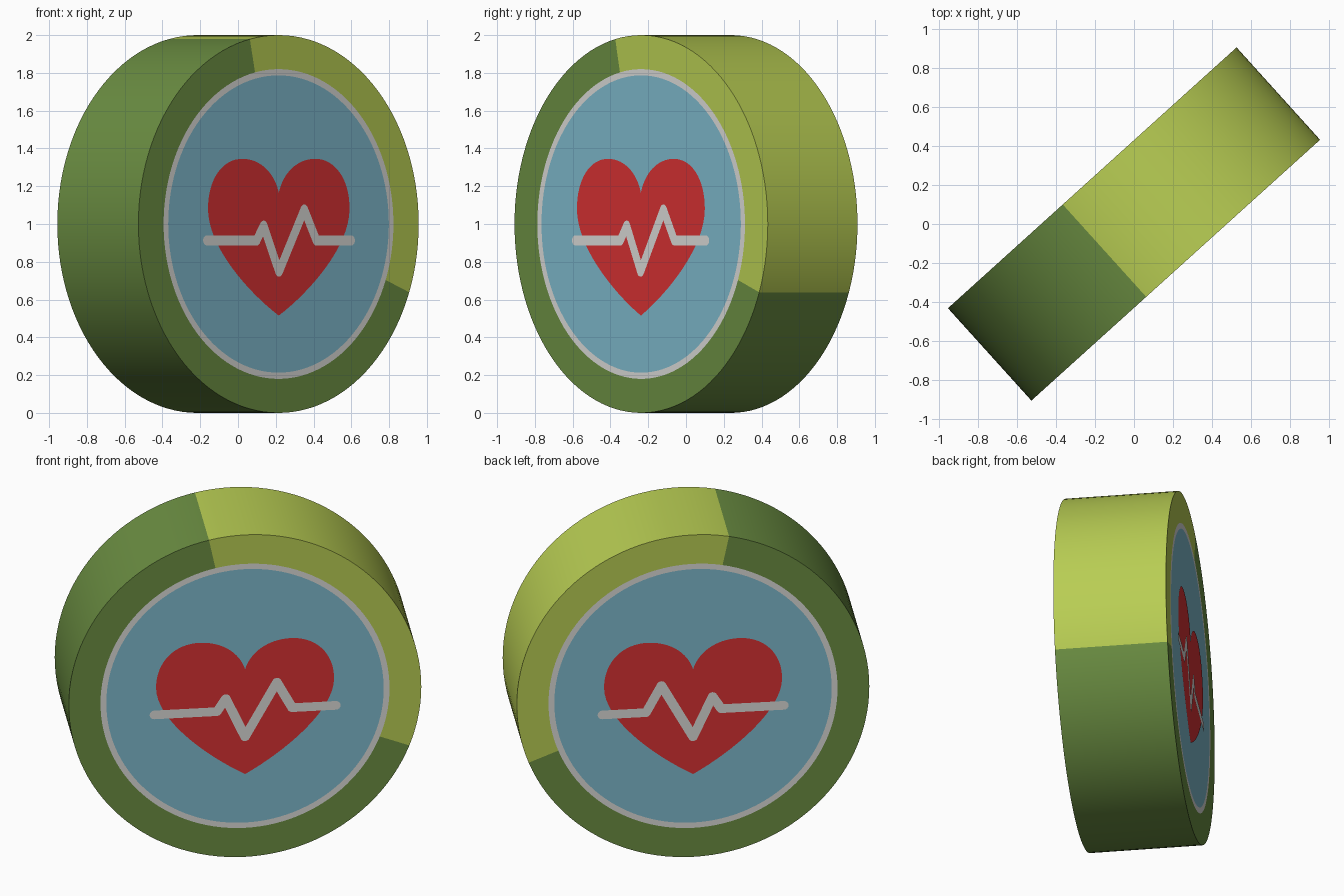
import bpy, bmesh, math
from mathutils import Vector, Matrix

if "Cube" in bpy.data.objects:
    bpy.data.objects.remove(bpy.data.objects["Cube"])

N = 120                      # sides of the disc
HALF = 0.32                  # half thickness
TURN = math.radians(42.1)    # turn of the disc about z
START = math.radians(-21.2)  # where the light green arc begins
LIGHT_STEPS = 41             # 3-degree steps in the light green arc

# local frame: x along the face, y up, z out of the front face
c, s = math.cos(TURN), math.sin(TURN)
FRAME = Matrix(((c, 0, s, 0), (s, 0, -c, 0), (0, 1, 0, 1), (0, 0, 0, 1)))


def material(name, rgb):
    lin = [((v / 255 + 0.055) / 1.055) ** 2.4 for v in rgb]
    m = bpy.data.materials.new(name)
    m.diffuse_color = (*lin, 1)
    m.use_nodes = True
    m.node_tree.nodes["Principled BSDF"].inputs["Base Color"].default_value = m.diffuse_color
    return m


DARK = material("dark green", (107, 142, 66))
LIGHT = material("light green", (184, 205, 83))
WHITE = material("off white", (220, 220, 217))
BLUE = material("soft blue", (127, 186, 205))
RED = material("heart red", (217, 50, 52))


def finish(bm, name, mats):
    bm.transform(FRAME)
    me = bpy.data.meshes.new(name)
    bm.to_mesh(me)
    bm.free()
    for m in mats:
        me.materials.append(m)
    ob = bpy.data.objects.new(name, me)
    bpy.context.collection.objects.link(ob)
    bpy.ops.object.select_all(action='DESELECT')
    ob.select_set(True)
    bpy.context.view_layer.objects.active = ob
    return ob


def badge_disc():
    bm = bmesh.new()
    profile = [(0.787, HALF), (0.82, HALF), (1, HALF),
               (1, -HALF), (0.82, -HALF), (0.787, -HALF)]
    loops = []
    for r, w in profile:
        loops.append([bm.verts.new((r * math.cos(START + i * math.tau / N),
                                    r * math.sin(START + i * math.tau / N), w))
                      for i in range(N)])
    # white rings on both faces, two-tone green elsewhere
    for k, (a, b) in enumerate(zip(loops, loops[1:])):
        for i in range(N):
            j = (i + 1) % N
            f = bm.faces.new((a[i], b[i], b[j], a[j]))
            f.material_index = 2 if k in (0, 4) else int(i < LIGHT_STEPS)
    # blue centres
    bm.faces.new(loops[0]).material_index = 3
    bm.faces.new(loops[-1][::-1]).material_index = 3
    bmesh.ops.recalc_face_normals(bm, faces=bm.faces)
    finish(bm, "badge_disc", [DARK, LIGHT, WHITE, BLUE])
    bpy.ops.object.shade_smooth_by_angle(angle=math.radians(30))


def plate(name, outline, lift, mat):
    """Flat inlay on both faces of the disc."""
    bm = bmesh.new()
    for side in (1, -1):
        f = bm.faces.new([bm.verts.new((p[0], p[1], side * (HALF + lift)))
                          for p in outline])
        f.normal_update()
        if f.normal.z * side < 0:
            f.normal_flip()
    bmesh.ops.triangulate(bm, faces=bm.faces[:], ngon_method='EAR_CLIP')
    finish(bm, name, [mat])


def bezier(p0, p1, p2, p3, n=16):
    out = []
    for i in range(n):
        t = i / n
        k = ((1 - t) ** 3, 3 * t * (1 - t) ** 2, 3 * t * t * (1 - t), t ** 3)
        out.append(tuple(sum(w * p[a] for w, p in zip(k, (p0, p1, p2, p3)))
                         for a in (0, 1)))
    return out


def stroke(points, r):
    """Outline of a line of width 2r with rounded ends and outer corners."""
    pts = [Vector(p) for p in points]
    out = []

    def arc(p, a0, a1, n=8):
        out.extend(p + r * Vector((math.cos(a0 + (a1 - a0) * i / n),
                                   math.sin(a0 + (a1 - a0) * i / n)))
                   for i in range(n + 1))

    for path in (pts, pts[::-1]):
        for a, p, b in zip(path, path[1:], path[2:]):
            d0, d1 = (p - a).normalized(), (b - p).normalized()
            n0, n1 = Vector((-d0.y, d0.x)), Vector((-d1.y, d1.x))
            turn = math.atan2(d0.x * d1.y - d0.y * d1.x, d0.dot(d1))
            if turn < 0:
                a0 = math.atan2(n0.y, n0.x)
                arc(p, a0, a0 + turn)
            else:
                out.append(p + (n0 + n1) * r / (1 + n0.dot(n1)))
        d = path[-1] - path[-2]
        a0 = math.atan2(d.y, d.x) + math.pi / 2
        arc(path[-1], a0, a0 - math.pi)
    return out


badge_disc()

# heart: right half from tip to notch, then mirrored
half = (bezier((0, -0.485), (0.22, -0.36), (0.505, -0.12), (0.505, 0.08))
        + bezier((0.505, 0.08), (0.505, 0.24), (0.40, 0.345), (0.26, 0.345))
        + bezier((0.26, 0.345), (0.13, 0.345), (0.03, 0.27), (0, 0.165)))
heart = half + [(0, 0.165)] + [(-x, y) for x, y in half[:0:-1]]
plate("heart", heart, 0.002, RED)

# pulse line across the heart
pulse = [(-0.515, -0.087), (-0.16, -0.087), (-0.11, -0.009), (0, -0.252),
         (0.18, 0.076), (0.267, -0.087), (0.515, -0.087)]
plate("pulse_line", stroke(pulse, 0.027), 0.004, WHITE)
